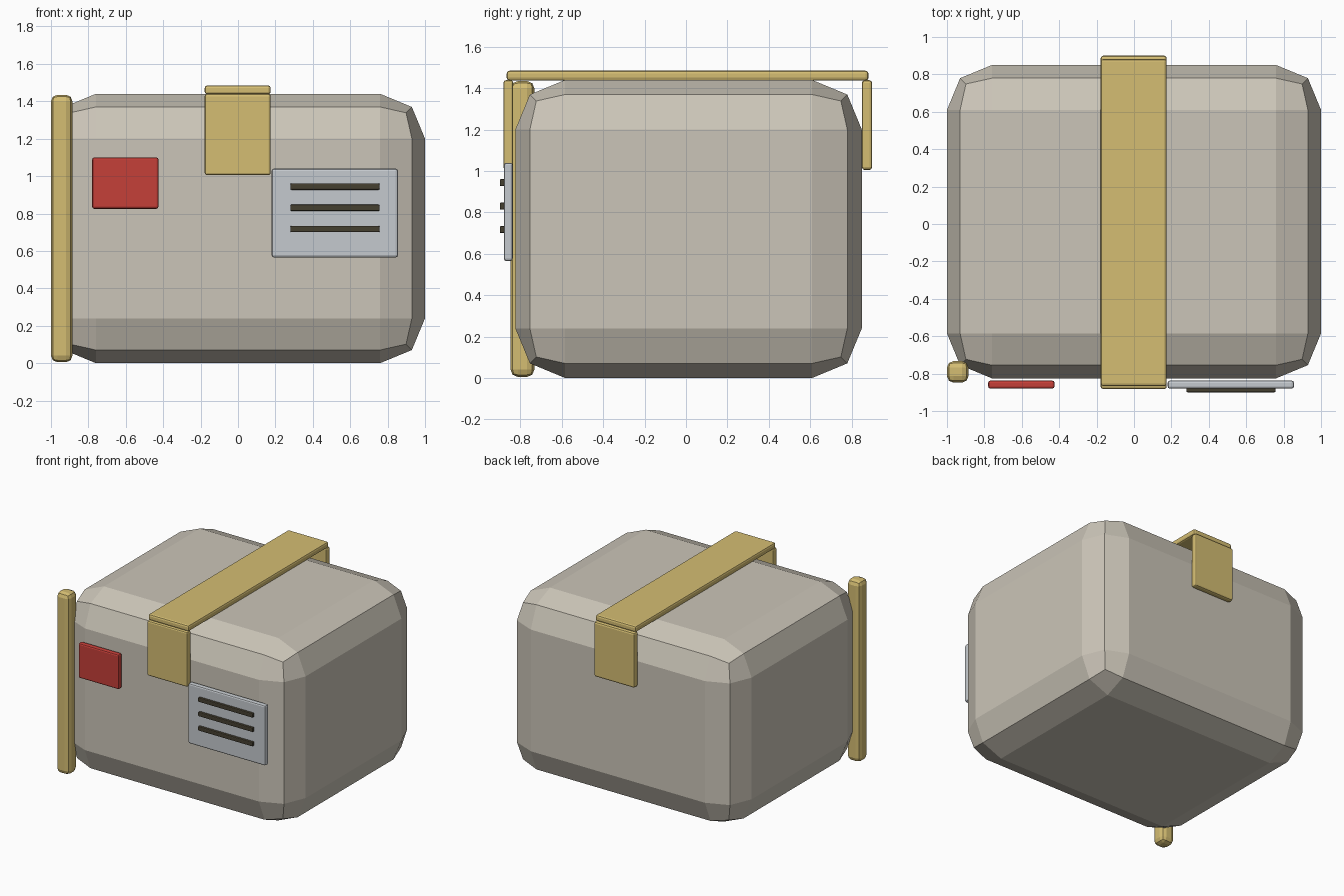
import bpy

if "Cube" in bpy.data.objects:
    bpy.data.objects.remove(bpy.data.objects["Cube"])


def material(name, rgb):
    m = bpy.data.materials.new(name)
    m.diffuse_color = (*rgb, 1)
    m.use_nodes = True
    m.node_tree.nodes["Principled BSDF"].inputs["Base Color"].default_value = m.diffuse_color
    return m


BEIGE = material("beige", (0.60, 0.56, 0.48))
GOLD = material("gold", (0.66, 0.51, 0.17))
RED = material("red", (0.56, 0.05, 0.04))
SILVER = material("silver", (0.56, 0.59, 0.62))
DARK = material("dark", (0.06, 0.05, 0.03))


def box(name, x, y, z, bevel, mat, segments=2):
    """Bevelled box spanning the given (min, max) ranges."""
    spans = (x, y, z)
    bpy.ops.mesh.primitive_cube_add(size=1, location=[(a + b) / 2 for a, b in spans])
    ob = bpy.context.object
    ob.name = name
    ob.scale = [b - a for a, b in spans]
    bpy.ops.object.transform_apply(location=False, rotation=False, scale=True)
    mod = ob.modifiers.new("bevel", 'BEVEL')
    mod.width = bevel
    mod.segments = segments
    ob.data.materials.append(mat)
    return ob


# Chamfered main body
box("body", (-1, 1), (-0.825, 0.85), (0, 1.44), 0.24, BEIGE)

# Post on the front left corner
box("corner_post", (-1, -0.885), (-0.848, -0.733), (0.005, 1.435), 0.035, GOLD)

# Strap over the top with a flap at each end
STRAP_X = (-0.178, 0.175)
box("strap_top", STRAP_X, (-0.867, 0.882), (1.437, 1.485), 0.014, GOLD)
box("strap_front", STRAP_X, (-0.882, -0.835), (1.005, 1.439), 0.012, GOLD)
box("strap_back", STRAP_X, (0.85, 0.9), (1.005, 1.439), 0.014, GOLD)

# Front label and vent panel
box("red_label", (-0.78, -0.425), (-0.88, -0.837), (0.825, 1.1), 0.012, RED)
box("vent_panel", (0.18, 0.855), (-0.88, -0.837), (0.565, 1.04), 0.012, SILVER)

# Vent slats
for i in range(3):
    z = 0.717 + i * 0.1135
    box(f"vent_slat_{i + 1}", (0.28, 0.757), (-0.9, -0.876), (z - 0.017, z + 0.017), 0.006, DARK)
